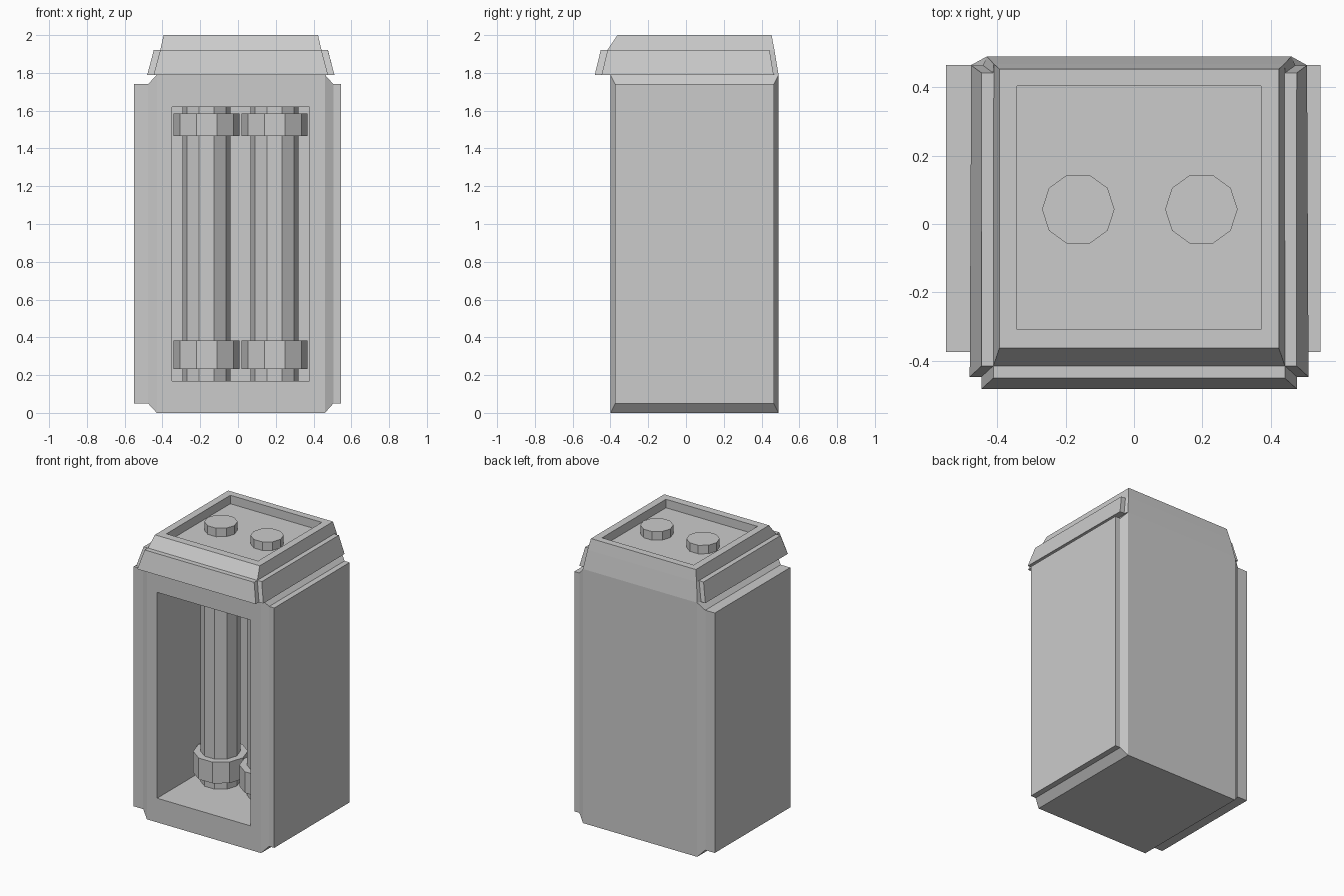
import bpy, bmesh, math

if "Cube" in bpy.data.objects:
    bpy.data.objects.remove(bpy.data.objects["Cube"])

CX = 0.015      # x centre of the main block
TOP = 1.79      # height where the lid starts


def loft(rings):
    """Skin a list of 4-point rings (counter-clockwise seen from the last ring), capped."""
    bm = bmesh.new()
    vs = [[bm.verts.new(p) for p in r] for r in rings]
    for a, b in zip(vs, vs[1:]):
        for i in range(4):
            j = (i + 1) % 4
            bm.faces.new((a[i], a[j], b[j], b[i]))
    bm.faces.new(vs[0][::-1])
    bm.faces.new(vs[-1])
    bm.normal_update()
    return bm


def push(bm, face, move):
    """Extrude one face and place its corners with move(co)."""
    new = bmesh.ops.extrude_discrete_faces(bm, faces=[face])["faces"][0]
    for v in new.verts:
        move(v.co)
    return new


def finish(bm, name):
    me = bpy.data.meshes.new(name)
    bm.to_mesh(me)
    bm.free()
    bpy.context.collection.objects.link(bpy.data.objects.new(name, me))


def front_ring(y, x0, x1, z0, z1):
    return [(x0, y, z0), (x1, y, z0), (x1, y, z1), (x0, y, z1)]


def flat_ring(z, hf, hb, y0, y1):
    return [(CX - hf, y0, z), (CX + hf, y0, z), (CX + hb, y1, z), (CX - hb, y1, z)]


def column(name, x, r, z0, z1):
    bpy.ops.mesh.primitive_cylinder_add(vertices=10, radius=r, depth=z1 - z0,
                                        location=(x, 0.043, (z0 + z1) / 2),
                                        rotation=(0, 0, math.pi / 2))
    bpy.context.object.name = name


# Body: block with a deep window in the front
bm = loft([front_ring(0.49, -0.43, 0.46, 0, TOP),
           front_ring(-0.40, -0.43, 0.46, 0, TOP),
           front_ring(-0.40, -0.35, 0.378, 0.17, 1.62),
           front_ring(0.40, -0.35, 0.378, 0.17, 1.62)])
# Raised side panels with a chamfered step
for s, x_step, x_out in ((-1, -0.476, -0.55), (1, 0.505, 0.545)):
    side = next(f for f in bm.faces if f.normal.x * s > 0.9
                and (f.calc_center_median().x - CX) * s > 0.42)

    def chamfer(co):
        co.x = x_step
        co.y = -0.375 if co.y < 0 else 0.465
        co.z = 0.05 if co.z < 1 else 1.74

    def out(co):
        co.x = x_out

    push(bm, push(bm, side, chamfer), out)
finish(bm, "body")

# Lid: tapered block with a tray sunk into the top
bm = loft([flat_ring(TOP, 0.4615, 0.445, -0.447, 0.49),
           flat_ring(1.922, 0.4265, 0.425, -0.415, 0.468),
           flat_ring(2.0, 0.4085, 0.4085, -0.363, 0.453),
           flat_ring(2.0, 0.357, 0.357, -0.308, 0.403),
           flat_ring(1.94, 0.357, 0.357, -0.308, 0.403)])
# Raised bands round the lower edge of the lid, on the front and sides
lower = [f for f in bm.faces if TOP + 0.02 < f.calc_center_median().z < 1.9]
for f in lower:
    n = f.normal.copy()
    if n.y < -0.7:
        def forward(co):
            co.y -= 0.036
        push(bm, f, forward)
    elif abs(n.x) > 0.7:
        s = math.copysign(1, n.x)

        def trim(co):
            if co.y > 0:
                co.y -= 0.026
                co.x += s * (0.012 if co.z < 1.85 else 0.002)

        def outward(co):
            co.x += s * 0.034
        push(bm, push(bm, f, trim), outward)
finish(bm, "lid")

# Columns with collars behind the window, and knobs in the lid tray
for side, x in (("left", -0.166), ("right", 0.194)):
    column(side + "_column", x, 0.127, 0.17, 1.62)
    column(side + "_lower_collar", x, 0.175, 0.233, 0.382)
    column(side + "_upper_collar", x, 0.175, 1.467, 1.586)
    column(side + "_knob", x + 0.003, 0.106, 1.94, 2.0)
